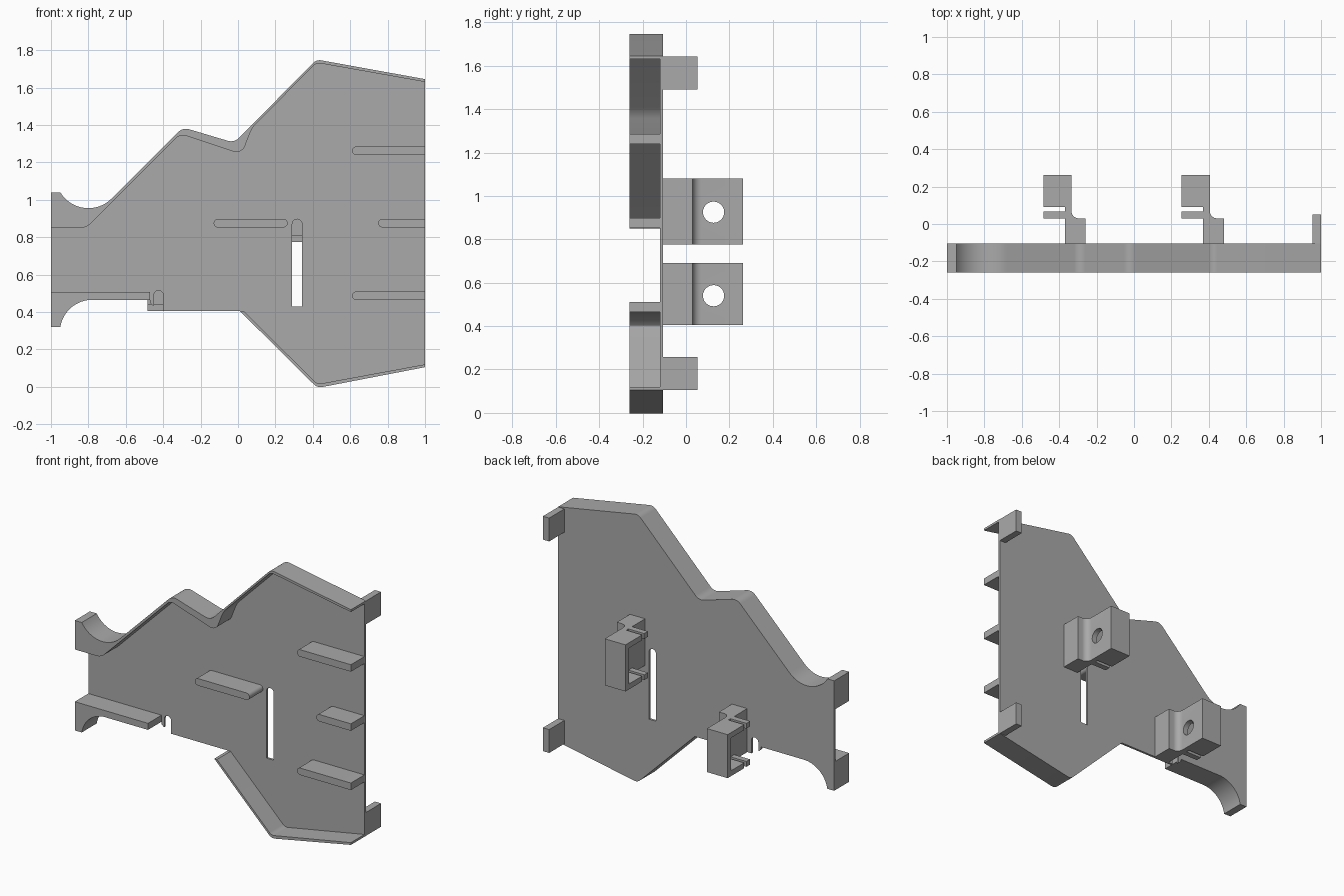
import bpy, bmesh, math
from mathutils import Vector

cube = bpy.data.objects.get("Cube")
if cube:
    bpy.data.objects.remove(cube, do_unlink=True)

grey = bpy.data.materials.new("plain_grey")
grey.use_nodes = True
colour = (0.4, 0.4, 0.4, 1)
grey.diffuse_color = colour
grey.node_tree.nodes["Principled BSDF"].inputs["Base Color"].default_value = colour

FRONT, INNER, BACK = -0.26, -0.12, -0.105


def rounded(points, steps=8):
    """Turn (a, b, radius) corners into a path with filleted corners."""
    out = []
    for i, p in enumerate(points):
        c = Vector(p[:2])
        if len(p) < 3:
            out.append(c)
            continue
        u = (Vector(points[i - 1][:2]) - c).normalized()
        v = (Vector(points[(i + 1) % len(points)][:2]) - c).normalized()
        half = u.angle(v) / 2
        centre = c + (u + v).normalized() * p[2] / math.sin(half)
        start = c + u * p[2] / math.tan(half) - centre
        end = c + v * p[2] / math.tan(half) - centre
        sweep = start.angle_signed(end)
        for k in range(steps + 1):
            t = -sweep * k / steps
            out.append(centre + Vector((start.x * math.cos(t) - start.y * math.sin(t),
                                        start.x * math.sin(t) + start.y * math.cos(t))))
    return out


def arc(cx, cz, r, a0, a1, steps=16):
    angles = [math.radians(a0 + (a1 - a0) * k / steps) for k in range(steps + 1)]
    return [Vector((cx + r * math.cos(a), cz + r * math.sin(a))) for a in angles]


def prism(name, outline, lo, hi, axis="y"):
    """Extrude a closed outline along one axis."""
    place = {"x": lambda p, d: (d, p[0], p[1]),
             "y": lambda p, d: (p[0], d, p[1]),
             "z": lambda p, d: (p[0], p[1], d)}[axis]
    bm = bmesh.new()
    face = bm.faces.new([bm.verts.new(place(p, lo)) for p in outline])
    moved = bmesh.ops.extrude_face_region(bm, geom=[face])["geom"]
    shift = Vector(place((0, 0), hi - lo))
    bmesh.ops.translate(bm, vec=shift, verts=[g for g in moved if isinstance(g, bmesh.types.BMVert)])
    bmesh.ops.recalc_face_normals(bm, faces=bm.faces)
    mesh = bpy.data.meshes.new(name)
    bm.to_mesh(mesh)
    bm.free()
    mesh.materials.append(grey)
    obj = bpy.data.objects.new(name, mesh)
    bpy.context.collection.objects.link(obj)
    return obj


def box(x0, x1, z0, z1):
    return [(x0, z0), (x1, z0), (x1, z1), (x0, z1)]


def cut(obj, cutter):
    cutter.hide_render = True
    mod = obj.modifiers.new("opening", "BOOLEAN")
    mod.operation, mod.solver, mod.object = "DIFFERENCE", "EXACT", cutter
    bpy.context.view_layer.objects.active = obj
    bpy.ops.object.modifier_apply(modifier=mod.name)
    bpy.data.objects.remove(cutter, do_unlink=True)


# Shared outline pieces
lower_scoop = [Vector((-1, 0.32))] + arc(-0.78, 0.293, 0.172, 171, 90)
upper_scoop = arc(-0.8, 1.13, 0.175, 315, 211) + [Vector((-1, 1.04))]
upper_edge = rounded([(1, 1.645), (0.42, 1.75, 0.05), (-0.02, 1.305, 0.06),
                      (-0.295, 1.387, 0.06), (-0.676, 1.006)])[:-1] + upper_scoop
lower_edge = rounded([(0.01, 0.405), (0.425, -0.006, 0.05), (1, 0.105)])
notch = [(-0.47, 0.465), (-0.47, 0.45), (-0.455, 0.435), (-0.45, 0.435)] \
    + arc(-0.425, 0.49, 0.025, 180, 0) + [(-0.4, 0.405)]

# Back plate with its slot
plate = prism("back_plate", lower_scoop + notch + lower_edge + upper_edge, INNER, BACK)
slot = [(0.29, 0.43), (0.342, 0.43)] + arc(0.316, 0.87, 0.026, 0, 180)
cut(plate, prism("slot_cutter", slot, -0.2, 0))

# Rim walls
upper_inner = rounded([(-1, 0.85), (-0.81, 0.85, 0.08), (-0.308, 1.352, 0.05),
                       (0.02, 1.243, 0.05), (0.075, 1.385, 0.15),
                       (0.42, 1.733, 0.04), (1, 1.63)])
prism("upper_rim", upper_edge + upper_inner, FRONT, INNER)
lower_inner = rounded([(1, 0.12), (0.425, 0.014, 0.04), (0.03, 0.405)])
prism("lower_rim", lower_edge + lower_inner, FRONT, INNER)
prism("left_end_ledge", lower_scoop + [(-0.47, 0.465), (-0.47, 0.508), (-1, 0.508)], FRONT, INNER)

# Ribs with rounded ends
for name, x0, z in (("upper_rib", 0.61, 1.262), ("middle_rib", 0.75, 0.875), ("lower_rib", 0.61, 0.487)):
    prism(name, arc(x0 + 0.023, z, 0.023, 90, 270) + [(1, z - 0.023), (1, z + 0.023)], FRONT, INNER)
prism("centre_rib", arc(-0.107, 0.875, 0.023, 90, 270) + arc(0.242, 0.875, 0.023, -90, 90), FRONT, INNER)

# Rear corner tabs
for name, z in (("upper_tab", 1.49), ("lower_tab", 0.105)):
    prism(name, box(0.955, 1, z, z + 0.153), BACK, 0.052)

# Rear clips: bored wall and foot between two pronged plates
foot = [(0.37, BACK), (0.48, BACK), (0.48, 0.03)] + arc(0.445, 0.07, 0.04, 270, 180, 8)
body = foot + [(0.405, 0.262), (0.255, 0.262), (0.255, 0.228), (0.37, 0.228)]
pronged = foot + [(0.405, 0.262), (0.255, 0.262), (0.255, 0.09), (0.37, 0.09),
                  (0.37, 0.068), (0.255, 0.068), (0.255, 0.03), (0.37, 0.03)]
for name, dx, z0, z1, hole in (("upper_clip", 0, 0.775, 1.08, 0.925),
                               ("lower_clip", -0.74, 0.405, 0.69, 0.54)):
    def shifted(points):
        return [(p[0] + dx, p[1]) for p in points]
    wall = prism(name + "_wall", shifted(body), z0 + 0.035, z1 - 0.035, "z")
    cut(wall, prism("hole_cutter", arc(0.127, hole, 0.049, 0, 345, 23), 0.34 + dx, 0.44 + dx, "x"))
    prism(name + "_bottom", shifted(pronged), z0, z0 + 0.035, "z")
    prism(name + "_top", shifted(pronged), z1 - 0.035, z1, "z")

# Smooth the curved edges, keep corners crisp
bpy.ops.object.select_all(action="DESELECT")
for obj in bpy.context.collection.objects:
    if obj.type == "MESH" and obj.data.materials and obj.data.materials[0] == grey:
        obj.select_set(True)
        bpy.context.view_layer.objects.active = obj
bpy.ops.object.shade_smooth_by_angle(angle=math.radians(30))
